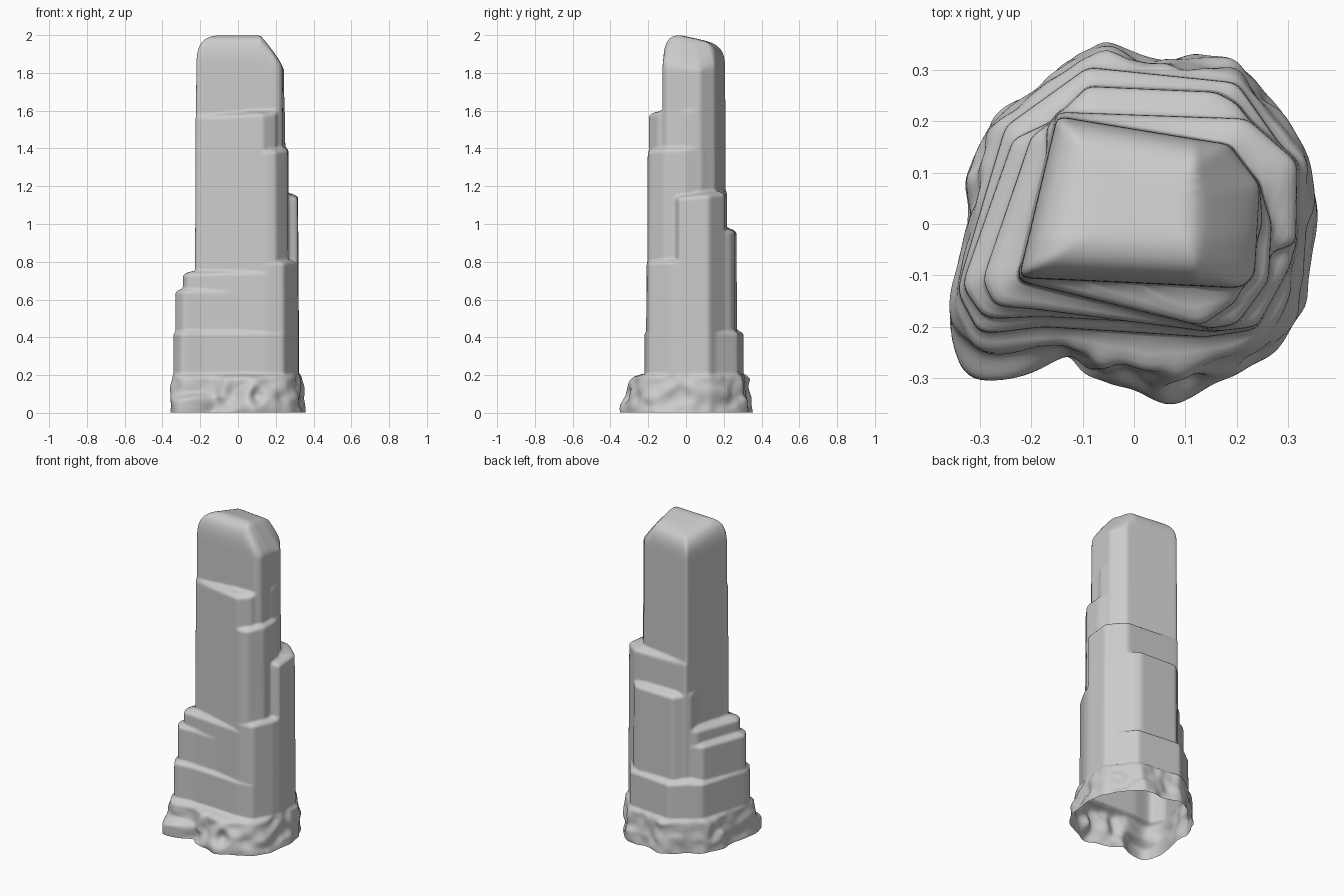
import bpy, bmesh
from math import sin, cos, pi, sqrt
from mathutils import Vector, noise

if "Cube" in bpy.data.objects:
    bpy.data.objects.remove(bpy.data.objects["Cube"])

N = 240              # points around
DZ = 0.008           # row height
CAP = 1.80           # where the rounded top starts
CX, CY = 0.0, 0.03   # centre of the polar sweep

# Main shaft outline
core = [(-.225, -.105), (.21, -.125), (.235, -.1), (.245, .075), (.185, .155), (-.15, .21), (-.225, -.105)]

# Rock shelves: top height, tilt in x, tilt in y, open outline running anticlockwise
shelves = [
    (1.59, .06, 0, [(-.23, -.09), (-.22, -.112), (.13, -.198), (.2, -.15), (.25, .0), (.245, .08)]),
    (1.41, 0, .03, [(.12, -.18), (.14, -.205), (.2, -.195), (.262, -.11), (.268, .0), (.24, .09)]),
    (1.16, 0, .09, [(.24, -.05), (.315, -.045), (.318, .12), (.22, .205), (-.15, .218), (-.15, .19)]),
    (.98, 0, 0, [(.3, .1), (.2, .235), (.16, .257), (-.09, .268), (-.17, .19), (-.17, .13)]),
    (.82, 0, .03, [(.12, -.19), (.15, -.21), (.24, -.2), (.305, -.08), (.32, .0), (.3, .1)]),
    (.76, .03, 0, [(-.16, .2), (-.2, .17), (-.295, -.11), (-.27, -.16), (-.2, -.165), (.15, -.21), (.2, -.18)]),
    (.665, 0, 0, [(-.16, .2), (-.235, .165), (-.335, -.12), (-.29, -.185), (-.18, -.18), (.0, -.19), (.02, -.17)]),
    (.445, 0, 0, [(-.345, -.13), (-.3, -.215), (-.18, -.2), (.14, -.22), (.24, -.205), (.315, -.05),
                  (.322, .1), (.2, .275), (-.09, .305), (-.25, .19), (-.345, -.13)]),
]
# Foot outlines: upper rim and ground line
rim = [(-.355, -.18), (-.3, -.255), (-.15, -.235), (.05, -.29), (.2, -.26), (.29, -.18), (.33, -.03), (.335, .13),
       (.2, .3), (-.1, .322), (-.28, .19), (-.355, -.18)]
ground = [(-.36, -.2), (-.34, -.28), (-.3, -.31), (-.15, -.28), (-.05, -.31), (.07, -.355), (.12, -.33), (.28, -.25),
          (.33, -.17), (.36, .02), (.335, .13), (.27, .25), (.18, .33), (.03, .32), (-.06, .36), (-.12, .32),
          (-.28, .2), (-.33, .1), (-.32, .0), (-.35, -.1), (-.36, -.2)]


def radii(chain):
    """Distance from the centre to the outline in each direction (0 where it is missing)."""
    out = []
    for i in range(N):
        a = 2 * pi * i / N + 1e-4
        dx, dy, best = cos(a), sin(a), 0.0
        for (x1, y1), (x2, y2) in zip(chain, chain[1:]):
            ax, ay, ex, ey = x1 - CX, y1 - CY, x2 - x1, y2 - y1
            d = dx * ey - dy * ex
            if abs(d) > 1e-9:
                t, u = (ax * ey - ay * ex) / d, (ax * dy - ay * dx) / d
                if t > 0 and -1e-6 <= u <= 1 + 1e-6:
                    best = max(best, t)
        out.append(best)
    return out


def smooth(r, times=2):
    for _ in range(times):
        r = [(r[i - 1] + 2 * r[i] + r[(i + 1) % N]) / 4 for i in range(N)]
    return r


def step(depth, width=.03):
    t = min(max(depth / width, 0), 1)
    return sqrt(1 - (1 - t) ** 2)


R_core, R_rim, R_ground = radii(core), smooth(radii(rim), 4), smooth(radii(ground), 3)
R_shelf = [(h, tx, ty, radii(c)) for h, tx, ty, c in shelves]
dirs = [(cos(2 * pi * i / N), sin(2 * pi * i / N)) for i in range(N)]


def ring(z):
    row = []
    for i, (dx, dy) in enumerate(dirs):
        rc = r = R_core[i] * (1 + .02 * (CAP - z))
        for h, tx, ty, R in R_shelf:
            top = h + tx * dx * R[i] + ty * dy * R[i]
            if R[i] > rc and z < top:
                full = R[i] * (1 + .02 * (top - z))
                r = max(r, rc + (full - rc) * step(top - z))
        # lumpy foot
        if z < .205:
            n = noise.noise(Vector((dx * 3.5, dy * 3.5, z * 11)))
            f = min(max(1.15 - z / .15 + n * 1.1, 0), 1)
            f = f * f * (3 - 2 * f)
            foot = R_rim[i] + (R_ground[i] - R_rim[i]) * f + .012 * noise.noise(Vector((dx * 6, dy * 6, z * 14 + 5)))
            r = max(r, r + (foot - r) * step(.205 - z))
        row.append(r)
    return smooth(row, 3)


bm = bmesh.new()
rows = []
count = int(CAP / DZ)
for k in range(count + 1):
    z = CAP * k / count
    last = ring(z)
    rows.append([bm.verts.new((CX + r * d[0], CY + r * d[1], z)) for r, d in zip(last, dirs)])

# Rounded crown, sloping to the back and right
for k in range(1, 25):
    a = pi / 2 * k / 24.5
    s, rise = cos(a) ** .42, sin(a) ** .6
    row = []
    for r, (dx, dy) in zip(last, dirs):
        x, y = CX + r * s * dx, CY + r * s * dy
        top = 2.0 - .22 * max(0, y + .03) - 1.1 * max(0, x - .12)
        row.append(bm.verts.new((x, y, CAP + (top - CAP) * rise)))
    rows.append(row)
for lo, hi in zip(rows, rows[1:]):
    for i in range(N):
        j = (i + 1) % N
        bm.faces.new((lo[i], lo[j], hi[j], hi[i]))
tip = bm.verts.new((CX, CY, sum(v.co.z for v in rows[-1]) / N))
for i in range(N):
    bm.faces.new((rows[-1][i], rows[-1][(i + 1) % N], tip))
for f in bm.faces:
    f.smooth = True

me = bpy.data.meshes.new("rock_pillar")
bm.to_mesh(me)
bm.free()
pillar = bpy.data.objects.new("rock_pillar", me)
bpy.context.collection.objects.link(pillar)

# Soften the ledges
mod = pillar.modifiers.new("soften", 'SMOOTH')
mod.factor = .5
mod.iterations = 2
